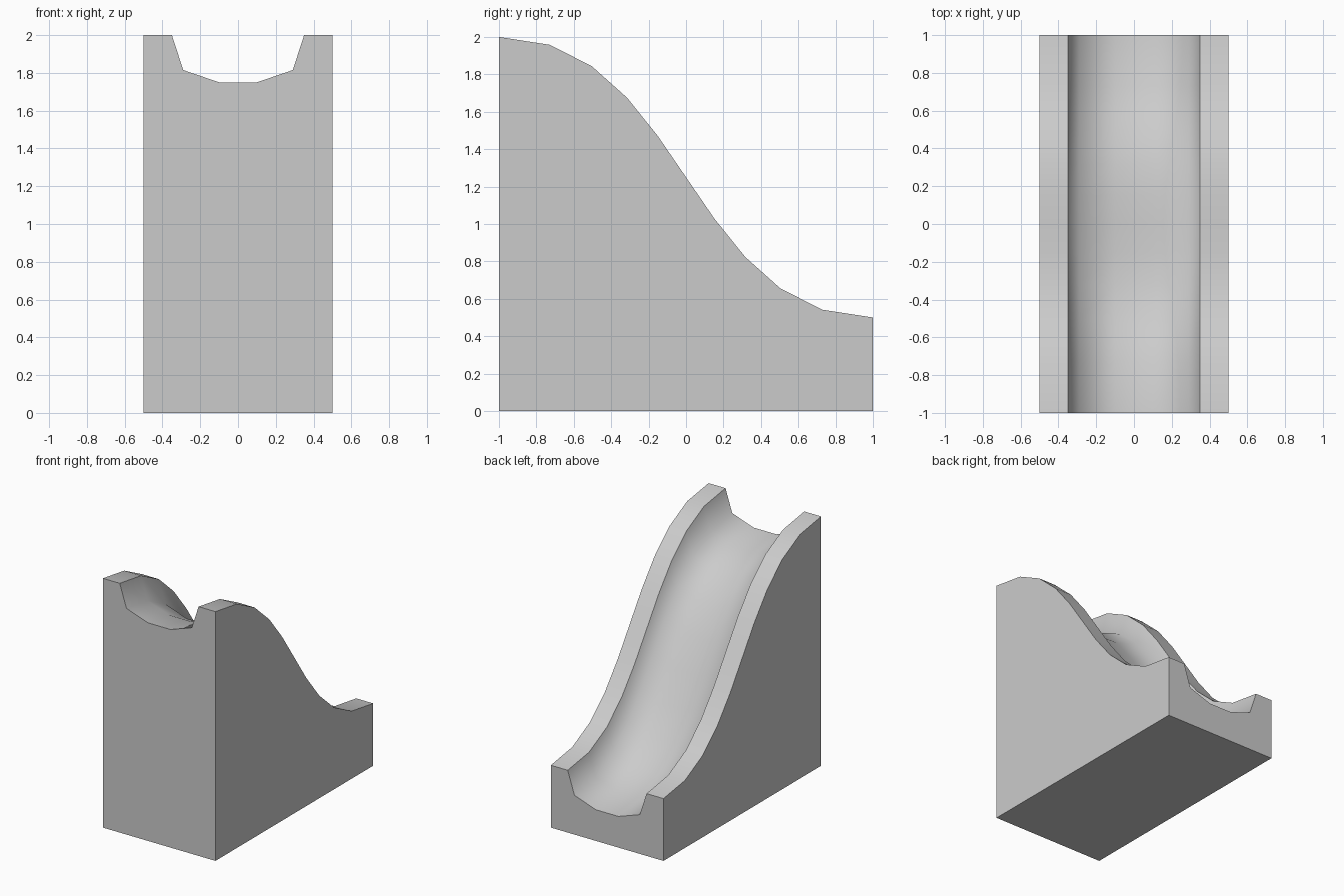
import bpy, bmesh, math

if "Cube" in bpy.data.objects:
    bpy.data.objects.remove(bpy.data.objects["Cube"])

# S-curve of the slide, sampled in ten steps (front top to back bottom)
N = 10
path = []
for i in range(N + 1):
    t = i / N
    path.append((t**3 - (1 - t)**3, 2 - 1.5 * (3 * t * t - 2 * t**3)))

# Cross-section: flat rims with a rounded channel between them (x, depth)
half = [(0.1, -0.25), (0.29, -0.185), (0.35, 0), (0.5, 0)]
section = [(-x, d) for x, d in reversed(half)] + half

bm = bmesh.new()
rings = [[bm.verts.new((x, y, z + d)) for x, d in section] for y, z in path]
base = {(sx, sy): bm.verts.new((sx * 0.5, sy, 0)) for sx in (-1, 1) for sy in (-1, 1)}

# Rims and channel surface
for a, b in zip(rings, rings[1:]):
    for j in range(len(section) - 1):
        bm.faces.new((a[j], a[j + 1], b[j + 1], b[j]))

# Side walls, end walls and underside
for j, sx in ((0, -1), (-1, 1)):
    bm.faces.new([r[j] for r in rings] + [base[sx, 1], base[sx, -1]])
for ring, sy in ((rings[0], -1), (rings[-1], 1)):
    bm.faces.new(ring + [base[1, sy], base[-1, sy]])
bm.faces.new([base[-1, -1], base[1, -1], base[1, 1], base[-1, 1]])
bmesh.ops.recalc_face_normals(bm, faces=bm.faces[:])

mesh = bpy.data.meshes.new("slide_block")
bm.to_mesh(mesh)
bm.free()
slide = bpy.data.objects.new("slide_block", mesh)
bpy.context.collection.objects.link(slide)

# Smooth channel, sharp rims
bpy.context.view_layer.objects.active = slide
slide.select_set(True)
bpy.ops.object.shade_smooth_by_angle(angle=math.radians(57))
